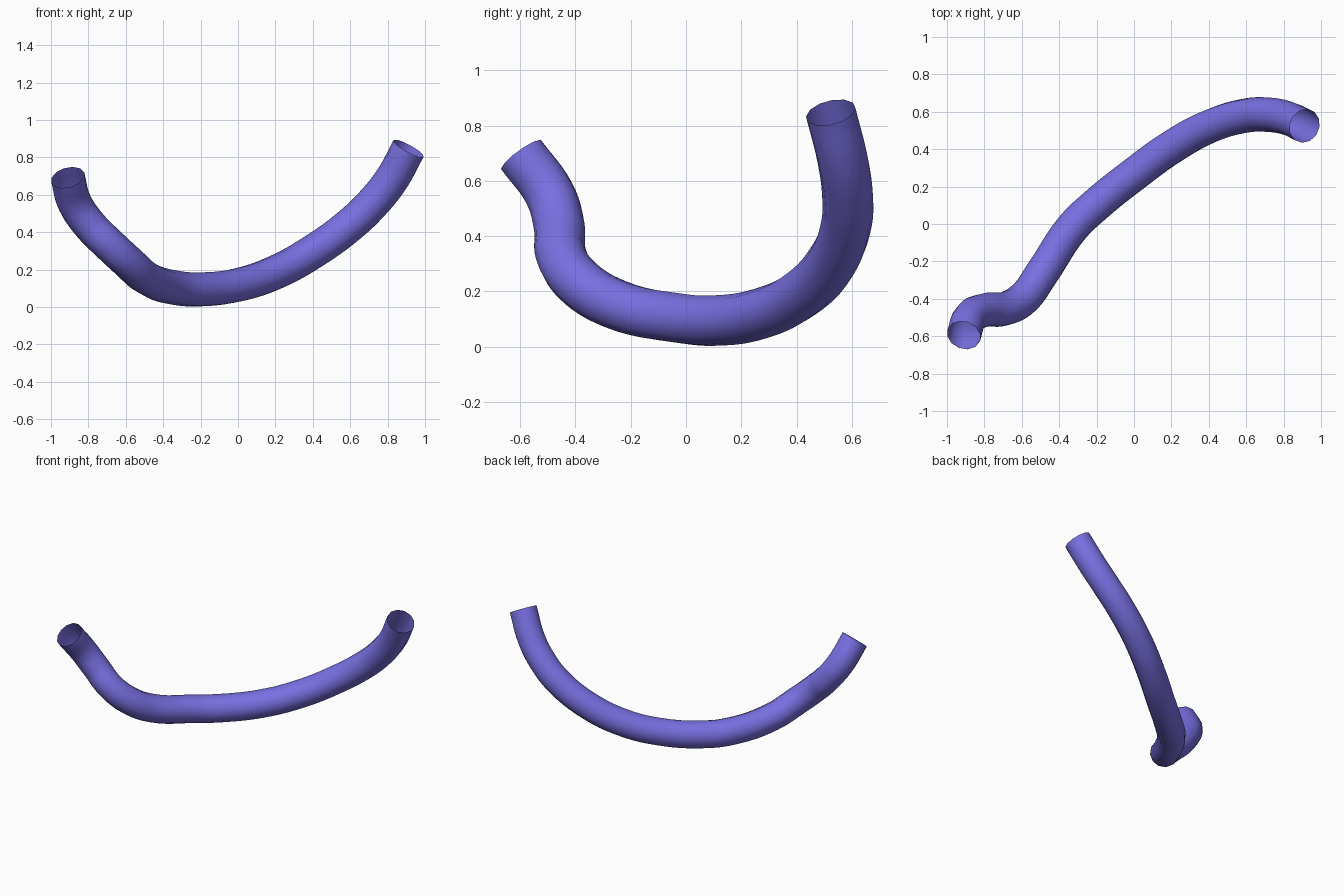
import bpy

if "Cube" in bpy.data.objects:
    bpy.data.objects.remove(bpy.data.objects["Cube"])

# Centre line of the bent tube
path = [
    (-0.910, -0.595, 0.692), (-0.872, -0.495, 0.555), (-0.790, -0.459, 0.435),
    (-0.690, -0.453, 0.335), (-0.590, -0.397, 0.242), (-0.490, -0.260, 0.155),
    (-0.330, -0.020, 0.102), (-0.200, 0.105, 0.094), (0.000, 0.265, 0.118),
    (0.200, 0.410, 0.185), (0.400, 0.520, 0.295), (0.600, 0.580, 0.440),
    (0.720, 0.584, 0.555), (0.820, 0.566, 0.680), (0.912, 0.524, 0.847),
]
curve = bpy.data.curves.new("tube", 'CURVE')
curve.dimensions = '3D'
curve.resolution_u = 6
curve.bevel_depth = 0.092
curve.bevel_resolution = 4
curve.use_fill_caps = False
spline = curve.splines.new('BEZIER')
spline.bezier_points.add(len(path) - 1)
for p, co in zip(spline.bezier_points, path):
    p.co = co
    p.handle_left_type = p.handle_right_type = 'AUTO'

tube = bpy.data.objects.new("tube", curve)
bpy.context.collection.objects.link(tube)
bpy.context.view_layer.objects.active = tube
tube.select_set(True)

# Open-ended smooth mesh
bpy.ops.object.convert(target='MESH')
tube = bpy.context.object
tube.name = "tube"
bpy.ops.object.shade_smooth()

# Violet colour
mat = bpy.data.materials.new("violet")
mat.diffuse_color = (0.19, 0.16, 0.75, 1)
mat.use_nodes = True
mat.node_tree.nodes["Principled BSDF"].inputs["Base Color"].default_value = mat.diffuse_color
tube.data.materials.clear()
tube.data.materials.append(mat)
